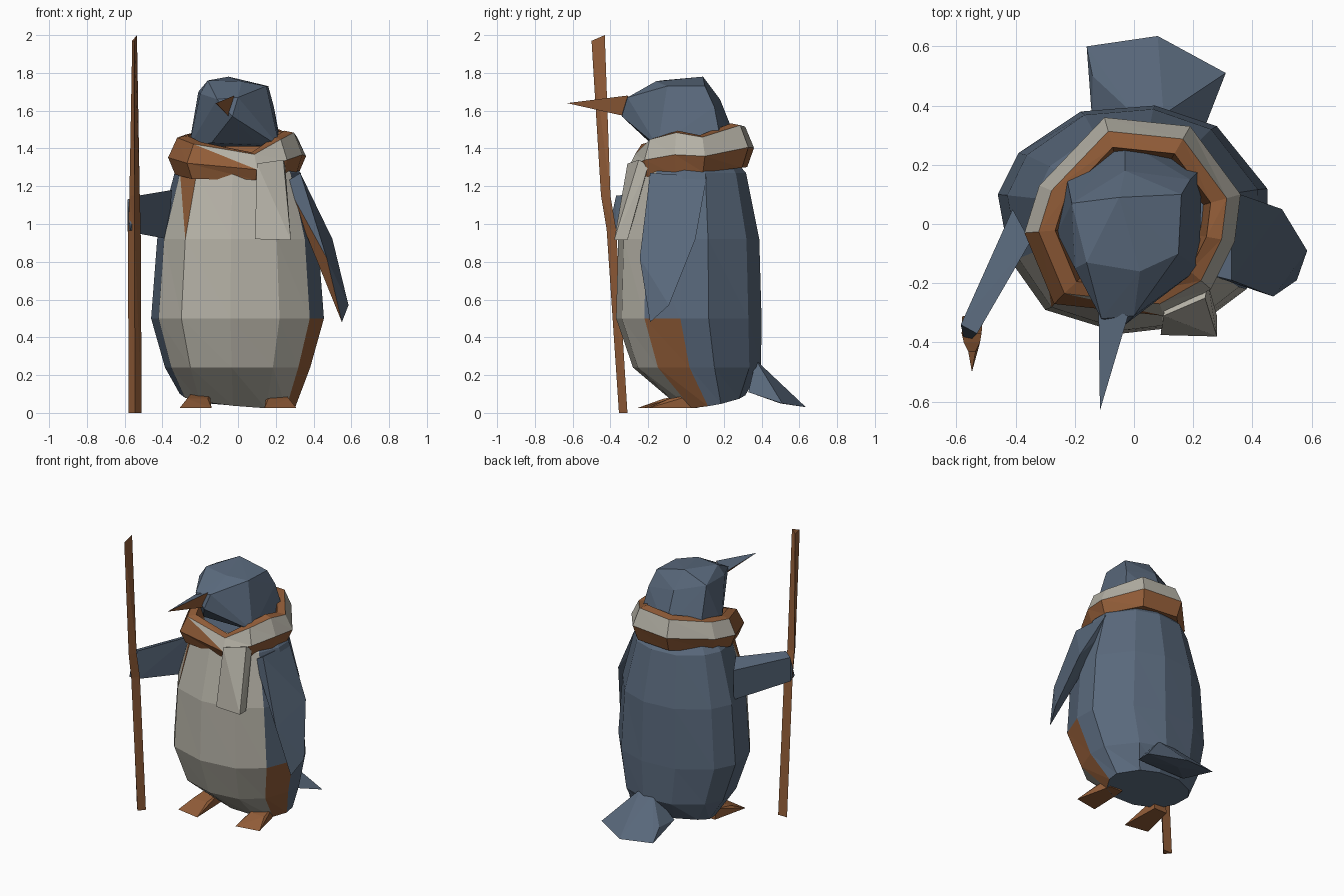
import bpy, bmesh


def material(name, rgb):
    m = bpy.data.materials.new(name)
    m.diffuse_color = (*rgb, 1)
    return m


MATS = [material("slate", (0.10, 0.14, 0.20)),
        material("cream", (0.46, 0.44, 0.38)),
        material("rust", (0.29, 0.11, 0.04))]
SLATE, CREAM, RUST = 0, 1, 2


def finish(name, bm):
    bmesh.ops.recalc_face_normals(bm, faces=bm.faces)
    me = bpy.data.meshes.new(name)
    bm.to_mesh(me)
    bm.free()
    for m in MATS:
        me.materials.append(m)
    ob = bpy.data.objects.new(name, me)
    bpy.context.collection.objects.link(ob)
    return ob


def loft(name, rings, colour, cap=SLATE, closed=False):
    """Skin equal-length rings with triangles; colour(row, column, half) picks the material."""
    bm = bmesh.new()
    vs = [[bm.verts.new(p) for p in r] for r in rings]
    n = len(vs[0])
    for i in range(len(vs) if closed else len(vs) - 1):
        a, b = vs[i], vs[(i + 1) % len(vs)]
        for j in range(n):
            k = (j + 1) % n
            bm.faces.new((a[j], a[k], b[j])).material_index = colour(i, j, 0)
            bm.faces.new((a[k], b[k], b[j])).material_index = colour(i, j, 1)
    if not closed:
        bm.faces.new(vs[0]).material_index = cap
        bm.faces.new(vs[-1]).material_index = cap
    return finish(name, bm)


def hull(name, points, mat):
    """Convex solid; mat is an index or a function of the face normal."""
    bm = bmesh.new()
    for p in points:
        bm.verts.new(p)
    res = bmesh.ops.convex_hull(bm, input=bm.verts)
    loose = [g for g in res["geom_interior"] if isinstance(g, bmesh.types.BMVert)]
    bmesh.ops.delete(bm, geom=loose, context='VERTS')
    bmesh.ops.recalc_face_normals(bm, faces=bm.faces)
    for f in bm.faces:
        f.normal_update()
        f.material_index = mat(f.normal) if callable(mat) else mat
    return finish(name, bm)


# Body: one outline scaled through several heights, cream belly in front
outline = [(0.38, -0.22), (0.455, -0.03), (0.45, 0.12), (0.28, 0.33), (0.07, 0.40), (-0.18, 0.38),
           (-0.39, 0.24), (-0.46, 0.10), (-0.42, -0.12), (-0.30, -0.29), (-0.04, -0.37), (0.22, -0.34)]
levels = [(0.065, 0.67, 0.46, 0.13), (0.24, 0.84, 0.88, 0.045), (0.50, 1, 1, 0),
          (0.92, 0.93, 0.97, 0), (1.27, 0.73, 0.77, 0.01), (1.36, 0.55, 0.55, 0.02)]


def body_colour(i, j, half):
    if (j == 0 and i in (0, 1)) or (i, j, half) == (3, 8, 1):
        return RUST
    return CREAM if j >= 8 else SLATE


def body_ring(z, sx, sy, oy):
    tilt = z < 0.1  # the underside leans with the stance
    return [(x * sx, y * sy + oy, z + tilt * (0.08 * y - 0.06 * x)) for x, y in outline]


loft("body", [body_ring(*level) for level in levels], body_colour)

# Head
hull("head", [(-0.26, -0.03, 1.41), (-0.23, 0.17, 1.41), (-0.03, 0.28, 1.41), (0.23, 0.19, 1.41),
              (0.22, -0.15, 1.41), (-0.14, -0.19, 1.43), (0.10, -0.18, 1.43),
              (-0.20, -0.15, 1.69), (-0.21, 0.07, 1.70), (0.19, 0.15, 1.62), (-0.03, 0.18, 1.66),
              (-0.11, -0.32, 1.66), (-0.03, -0.34, 1.57), (0.0, -0.31, 1.67),
              (-0.16, -0.13, 1.76), (-0.05, 0.09, 1.78), (0.16, 0.10, 1.73),
              (0.15, -0.10, 1.73), (0.02, -0.16, 1.755)], SLATE)

# Beak, dark on top
hull("beak", [(-0.12, -0.27, 1.64), (-0.02, -0.31, 1.68), (-0.05, -0.32, 1.57),
              (-0.115, -0.63, 1.64)], lambda n: SLATE if n.z > 0.4 else RUST)

# Scarf: crumpled collar (x, y, crumple) with a cream outer band
collar = [(-0.32, 0.13, 0), (-0.10, 0.36, 0.02), (0.19, 0.33, 0.03), (0.36, 0.10, -0.01),
          (0.34, -0.06, 0.03), (0.26, -0.22, 0.01), (0.10, -0.31, -0.06), (-0.27, -0.27, -0.01),
          (-0.37, -0.03, 0)]
bands = [(1.47, 0.72, 1), (1.46, 0.87, 1), (1.355, 1.0, 0.6), (1.265, 0.90, 0), (1.27, 0.6, 0)]


def scarf_colour(i, j, half):
    if i == 1:
        return RUST if j == 7 or (j, half) == (6, 1) else CREAM
    return RUST


loft("scarf", [[(x * s, y * s, z + 0.10 * y + w * c) for x, y, c in collar] for z, s, w in bands],
     scarf_colour, closed=True)

# Hanging scarf end
hull("scarf_end", [(0.10, -0.31, 1.32), (0.24, -0.25, 1.34), (0.09, -0.375, 0.92), (0.28, -0.38, 0.915),
                   (0.11, -0.20, 1.29), (0.25, -0.20, 1.31), (0.10, -0.31, 0.92), (0.28, -0.31, 0.915)], CREAM)

# Hanging flipper, rust on the inner side
flipper = [(0.33, -0.19, 1.27), (0.33, 0.11, 1.25), (0.50, 0.05, 0.92), (0.585, -0.09, 0.57),
           (0.55, -0.19, 0.48), (0.47, -0.245, 0.82)]
inner = [(0.25, -0.17, 1.22), (0.27, 0.08, 1.20), (0.43, -0.08, 0.90)]
hull("flipper", flipper + inner, lambda n: RUST if n.x < -0.3 and n.y < -0.3 else SLATE)

# Raised flipper reaching to the staff
hull("raised_flipper", [(-0.41, 0.05, 1.14), (-0.35, -0.06, 1.18), (-0.41, 0.05, 0.93), (-0.37, -0.08, 0.92),
                        (-0.585, -0.34, 1.13), (-0.53, -0.37, 1.15), (-0.585, -0.34, 0.96),
                        (-0.53, -0.37, 0.95), (-0.57, -0.41, 0.97)], SLATE)

# Staff: three-sided, bent at the grip
staff = [(0, -0.58, -0.51, -0.355, -0.31), (0.97, -0.582, -0.515, -0.42, -0.37),
         (1.15, -0.575, -0.52, -0.45, -0.40), (1.97, -0.56, -0.535, -0.50, -0.43)]
loft("staff", [[((a + b) / 2, c, z), (b, d, z + 0.03 * (z > 1.5)), (a, d, z)] for z, a, b, c, d in staff],
     lambda i, j, half: RUST, RUST)

# Tail fan
hull("tail", [(-0.14, 0.33, 0.11), (0.24, 0.33, 0.11), (0.0, 0.37, 0.28), (0.10, 0.37, 0.28),
              (-0.14, 0.50, 0.12), (0.08, 0.44, 0.21), (-0.16, 0.60, 0.05), (0.08, 0.635, 0.03),
              (0.31, 0.51, 0.05), (0.05, 0.50, 0.05)], SLATE)

# Webbed feet
for side, s, shift in (("left", -1, -0.02), ("right", 1, 0.01)):
    pts = [(0.14, -0.24, 0.025), (0.31, -0.21, 0.025), (0.15, 0.05, 0.025), (0.25, 0.05, 0.025),
           (0.16, -0.10, 0.075), (0.27, -0.10, 0.075), (0.15, 0.04, 0.10), (0.25, 0.04, 0.10)]
    hull(side + "_foot", [(x * s, y + shift, z) for x, y, z in pts], RUST)
